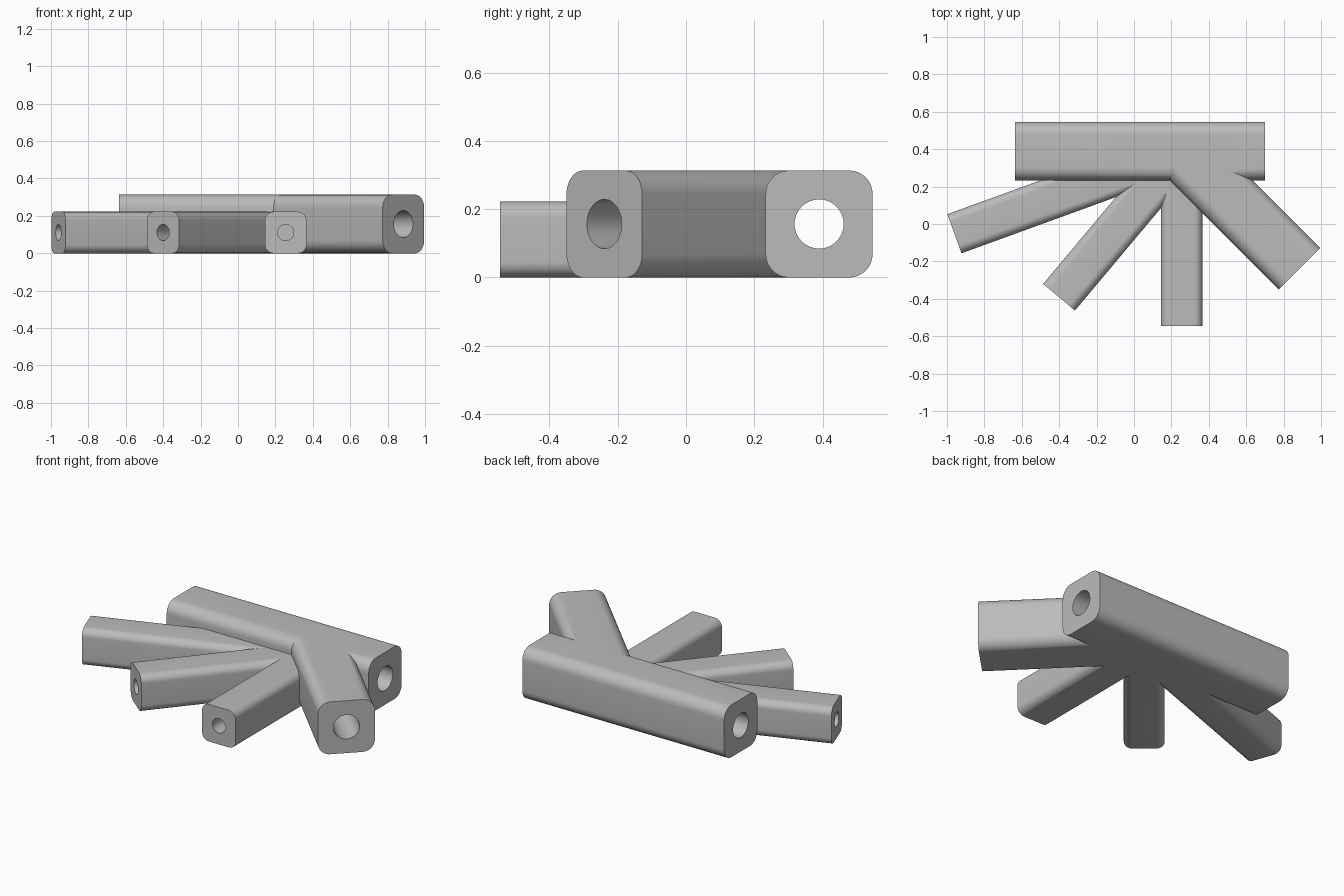
import bpy
from math import pi, cos, sin, radians
from mathutils import Matrix, Vector

cube = bpy.data.objects.get("Cube")
if cube:
    bpy.data.objects.remove(cube, do_unlink=True)

grey = bpy.data.materials.new("plain grey")
grey.use_nodes = True
grey.diffuse_color = (0.5, 0.5, 0.5, 1)
grey.node_tree.nodes["Principled BSDF"].inputs["Base Color"].default_value = (0.5, 0.5, 0.5, 1)


def rounded_square(width, radius, steps=10):
    """Section of a bar, centred on its axis."""
    inner = width / 2 - radius
    points = []
    for quarter in range(4):
        middle = pi / 4 + quarter * pi / 2
        cx = inner * (1 if cos(middle) > 0 else -1)
        cy = inner * (1 if sin(middle) > 0 else -1)
        for i in range(steps + 1):
            a = quarter * pi / 2 + i / steps * pi / 2
            points.append((cx + radius * cos(a), cy + radius * sin(a)))
    return points


def circle(radius, steps=48):
    return [(radius * cos(2 * pi * i / steps), radius * sin(2 * pi * i / steps))
            for i in range(steps)]


def prism(name, section, origin, heading, start, end):
    """Extrude a section along a level heading (degrees from +x)."""
    n = len(section)
    turn = Matrix.Rotation(radians(heading), 3, 'Z')
    verts = [Vector(origin) + turn @ Vector((x, u, v))
             for x in (start, end) for u, v in section]
    faces = [(i, (i + 1) % n, n + (i + 1) % n, n + i) for i in range(n)]
    faces += [tuple(reversed(range(n))), tuple(range(n, 2 * n))]
    mesh = bpy.data.meshes.new(name)
    mesh.from_pydata(verts, [], faces)
    mesh.materials.append(grey)
    obj = bpy.data.objects.new(name, mesh)
    bpy.context.collection.objects.link(obj)
    return obj


def combine(target, other, operation):
    """Apply a boolean and discard the helper."""
    mod = target.modifiers.new(operation.title(), 'BOOLEAN')
    mod.operation, mod.solver, mod.object = operation, 'EXACT', other
    bpy.context.view_layer.objects.active = target
    bpy.ops.object.modifier_apply(modifier=mod.name)
    bpy.data.objects.remove(other, do_unlink=True)


# Shared meeting point of all the bar axes
HUB_X, HUB_Y = 0.255, 0.39
LARGE = dict(width=0.313, corner=0.068, bore=0.072)
SMALL = dict(width=0.222, corner=0.045, bore=0.043)

# Arms: name, size, heading, length
arms = [
    ("large_arm", LARGE, -45, 0.89),
    ("straight_arm", SMALL, -90, 0.935),
    ("middle_arm", SMALL, -130, 1.02),
    ("outer_arm", SMALL, -160, 1.293),
]
HOLE_DEPTH = 0.3

# Main bar, with every arm joined to it
hub = (HUB_X, HUB_Y, LARGE["width"] / 2)
body = prism("branched_connector", rounded_square(LARGE["width"], LARGE["corner"]),
             hub, 0, -0.635 - HUB_X, 0.70 - HUB_X)
for name, size, heading, length in arms:
    centre = (HUB_X, HUB_Y, size["width"] / 2)
    arm = prism(name, rounded_square(size["width"], size["corner"]),
                centre, heading, 0, length)
    combine(body, arm, 'UNION')

# Through bore along the main bar
combine(body, prism("main_bore", circle(LARGE["bore"]), hub, 0, -1.2, 0.8), 'DIFFERENCE')

# Blind hole in the end of each arm
for name, size, heading, length in arms:
    centre = (HUB_X, HUB_Y, size["width"] / 2)
    hole = prism(name + "_hole", circle(size["bore"]), centre, heading,
                 length - HOLE_DEPTH, length + 0.1)
    combine(body, hole, 'DIFFERENCE')

# Smooth rounded edges, keep the ends and joints sharp
bpy.ops.object.select_all(action='DESELECT')
body.select_set(True)
bpy.context.view_layer.objects.active = body
bpy.ops.object.shade_smooth_by_angle(angle=radians(25))
